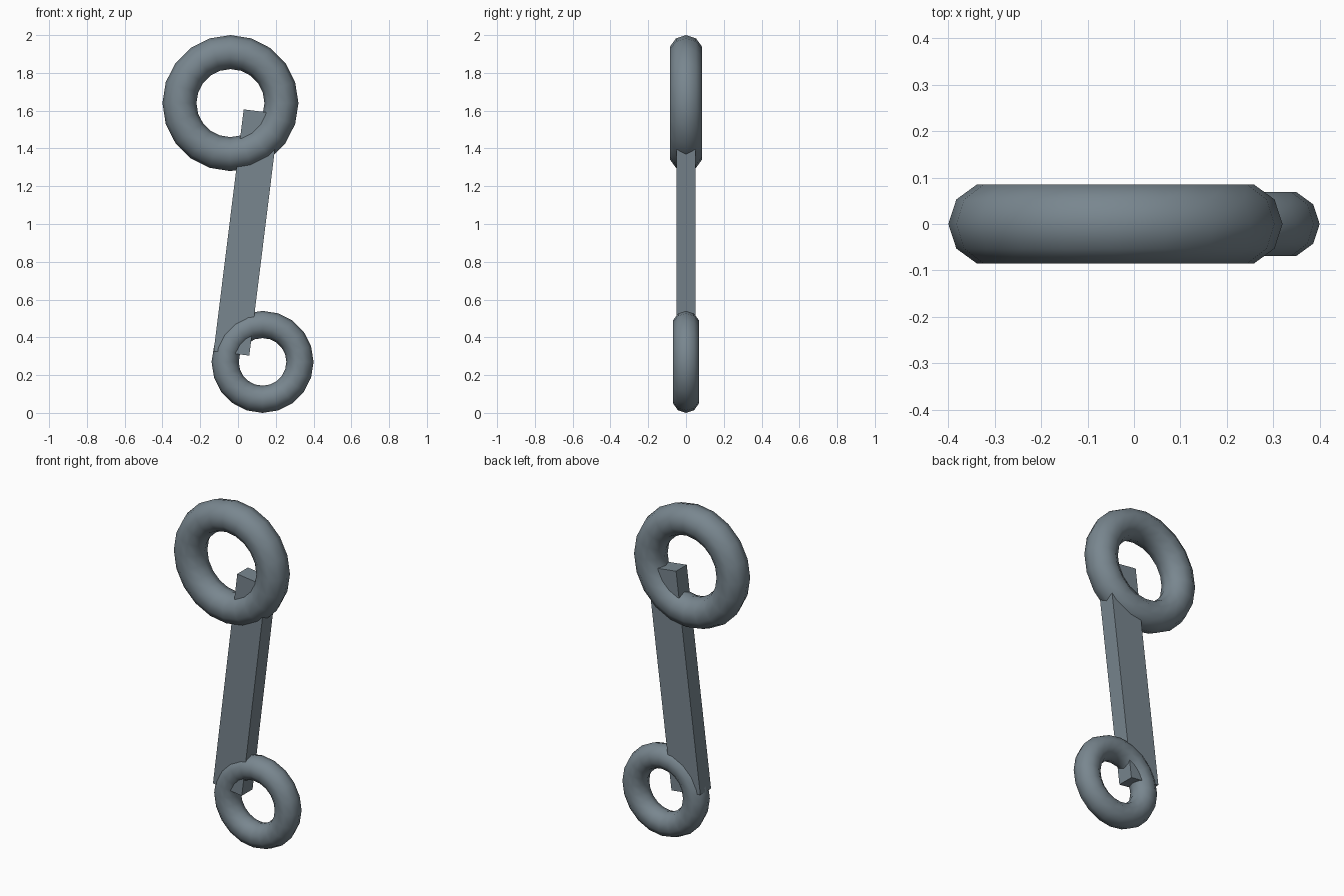
import bpy, math

if "Cube" in bpy.data.objects:
    bpy.data.objects.remove(bpy.data.objects["Cube"])

steel = bpy.data.materials.new("blue_grey_steel")
steel.diffuse_color = (0.19, 0.24, 0.275, 1)
steel.use_nodes = True
steel.node_tree.nodes["Principled BSDF"].inputs["Base Color"].default_value = steel.diffuse_color


def ring(name, x, z, major, minor):
    bpy.ops.mesh.primitive_torus_add(
        major_segments=20, minor_segments=10, major_radius=major,
        minor_radius=minor, location=(x, 0, z), rotation=(math.pi / 2, 0, 0))
    ob = bpy.context.object
    ob.name = name
    ob.data.materials.append(steel)
    bpy.ops.object.shade_smooth()


# Large ring on top, small ring at the bottom
ring("large_ring", -0.04, 1.64, 0.27, 0.09)
ring("small_ring", 0.13, 0.27, 0.198, 0.072)

# Flat leaning bar joining the rings, ends poking into both holes
bpy.ops.mesh.primitive_cube_add(size=1, location=(0.045, 0, 0.955),
                                rotation=(0, math.radians(7.07), 0))
bar = bpy.context.object
bar.name = "connecting_bar"
bar.scale = (0.19, 0.10, 1.29)
bar.data.materials.append(steel)
